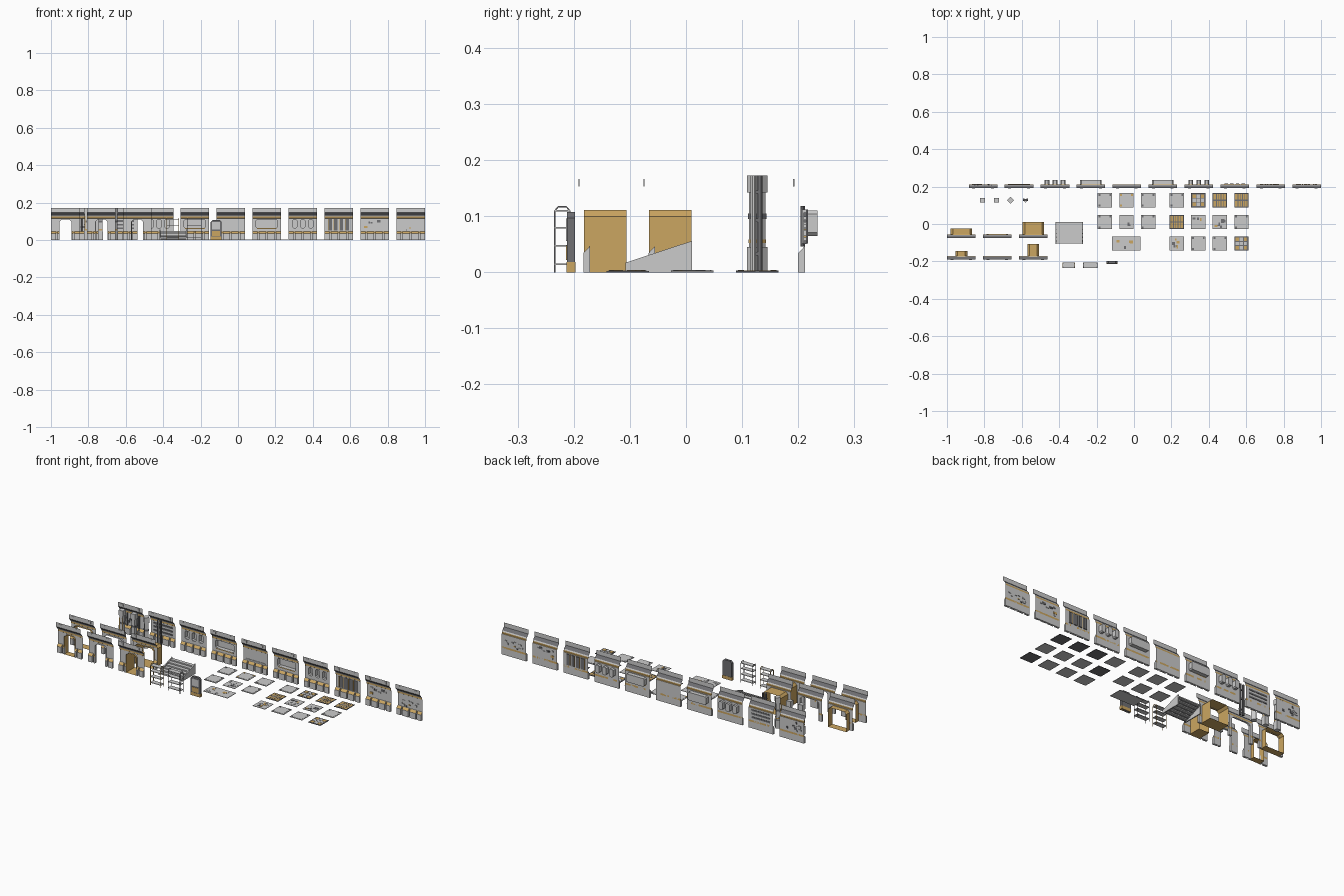
import bpy, bmesh, math, random
from mathutils import Vector

if "Cube" in bpy.data.objects:
    bpy.data.objects.remove(bpy.data.objects["Cube"])

random.seed(4)
G, O, D = 0, 1, 2
grey = None
orange = bpy.data.materials.new("orange_trim")
orange.diffuse_color = (0.60, 0.38, 0.12, 1)
orange.use_nodes = True
orange.node_tree.nodes["Principled BSDF"].inputs["Base Color"].default_value = orange.diffuse_color
dark = bpy.data.materials.new("dark_metal")
dark.diffuse_color = (0.16, 0.16, 0.17, 1)
dark.use_nodes = True
dark.node_tree.nodes["Principled BSDF"].inputs["Base Color"].default_value = dark.diffuse_color


class Part:
    """Collects coloured faces into one object."""
    def __init__(self, name):
        self.name, self.bm = name, bmesh.new()

    def face(self, pts, m=G):
        f = self.bm.faces.new([self.bm.verts.new(p) for p in pts])
        f.material_index = m

    def prism(self, pts, shift, m=G, caps=True, closed=True):
        s = Vector(shift)
        a = [Vector(p) for p in pts]
        n = len(a)
        for i in range(n if closed else n - 1):
            j = (i + 1) % n
            self.face([a[i], a[j], a[j] + s, a[i] + s], m)
        if caps:
            self.face(a[::-1], m)
            self.face([p + s for p in a], m)

    def box(self, x0, x1, y0, y1, z0, z1, m=G):
        self.prism([(x0, y0, z0), (x1, y0, z0), (x1, y1, z0), (x0, y1, z0)], (0, 0, z1 - z0), m)

    def rod(self, x, y, r, z0, z1, m=G, n=8, turn=0.5):
        self.prism([(x + r * math.cos((i + turn) * math.tau / n), y + r * math.sin((i + turn) * math.tau / n), z0)
                    for i in range(n)], (0, 0, z1 - z0), m)

    def done(self):
        bmesh.ops.remove_doubles(self.bm, verts=self.bm.verts, dist=1e-5)
        bmesh.ops.recalc_face_normals(self.bm, faces=self.bm.faces)
        me = bpy.data.meshes.new(self.name)
        self.bm.to_mesh(me)
        for m in (grey, orange, dark):
            me.materials.append(m)
        bpy.context.collection.objects.link(bpy.data.objects.new(self.name, me))


H = 0.0765
# wall profile: depth offset, height, colour of the strip above
PROFILE = [(0, 0, G), (0, .036, O), (0, .046, G), (0, .065, G), (0, .11, G), (0, .116, O), (-.003, .118, O),
           (-.003, .126, G), (-.006, .132, D), (-.019, .147, G), (-.019, .172, G)]


def wall(name, cx, s, door=0, holes=()):
    """Sheet wall with feet; door is the half width, holes are window x ranges."""
    p = Part(name)
    gaps = [(-door, door)] if door else list(holes)
    xs = sorted({-H, H, *[v for g in gaps for v in g]})
    for (d0, z0, m), (d1, z1, _) in zip(PROFILE, PROFILE[1:]):
        for a, b in zip(xs, xs[1:]):
            mid = (a + b) / 2
            if any(g[0] < mid < g[1] for g in gaps) and z1 < .111 and (door or z0 > .06):
                continue
            p.face([(cx + a, s + d0, z0), (cx + b, s + d0, z0), (cx + b, s + d1, z1), (cx + a, s + d1, z1)], m)
    # feet with an orange bevel
    for a, b in ((-H, -.05), (-.042, -.004), (.004, .042), (.05, H)):
        if door:
            if b <= 0: b = min(b, -door)
            else: a = max(a, door)
            if b - a < .004: continue
        p.prism([(cx + a, s, 0), (cx + a, s - .012, 0), (cx + a, s - .012, .034), (cx + a, s, .047)], (b - a, 0, 0))
        p.face([(cx + a, s - .0115, .035), (cx + b, s - .0115, .035), (cx + b, s - .002, .0455), (cx + a, s - .002, .0455)], O)
    # cut corners of the doorway, bolts along the cap
    if door:
        for q in (-1, 1):
            p.face([(cx + q * door, s, .098), (cx + q * door, s, .11), (cx + q * (door - .012), s, .11)])
    for q in (-.05, .05):
        p.box(cx + q - .008, cx + q + .008, s - .021, s - .019, .153, .166)
    return p


def tunnel(name, cx, w, y0, y1, m=O, floor=True):
    p = Part(name)
    c, h = .012, .111
    p.prism([(cx - w, y0, 0), (cx - w, y0, h - c), (cx - w + c, y0, h), (cx + w - c, y0, h), (cx + w, y0, h - c), (cx + w, y0, 0)],
            (0, y1 - y0, 0), m, caps=False, closed=floor)
    p.done()


# Doorway walls: back row wide, front row narrow
for row, s, w in (("wide", -.055, .0575), ("narrow", -.171, .032)):
    for i, depth in enumerate((.030 if w > .05 else .026, 0, .065)):
        cx = -.923 + i * .1922
        wall(f"{row}_door_wall_{i}", cx, s, door=w).done()
        tunnel(f"{row}_door_tunnel_{i}", cx, w, s - .011, s + max(depth, .001), O if depth else G, depth > 0)

# Long row of solid walls
S = .212
for k in range(10):
    cx = -.807 + k * .1922
    holes = {2: [(q - .013, q + .013) for q in (-.043, 0, .043)], 3: [(-.057, .057)], 5: [(-.057, .057)],
             6: [(q - .012, q + .012) for q in (-.043, 0, .043)]}.get(k, [])
    p = wall(f"solid_wall_{k}", cx, S, holes=holes)
    for a, b in holes:  # recessed window or port with octagonal outline
        c = .006
        x0, x1, z0, z1 = cx + a, cx + b, .065, .11
        ring = [(x0 + c, S, z0), (x1 - c, S, z0), (x1, S, z0 + c), (x1, S, z1 - c),
                (x1 - c, S, z1), (x0 + c, S, z1), (x0, S, z1 - c), (x0, S, z0 + c)]
        p.prism(ring, (0, .022, 0), G, caps=False)
        p.face([Vector(v) + Vector((0, .022, 0)) for v in ring])
        for x, z, sx, sz in ((x0, z0, 1, 1), (x1, z0, -1, 1), (x0, z1, 1, -1), (x1, z1, -1, -1)):
            p.face([(x, S, z), (x + sx * c, S, z), (x, S, z + sz * c)])
        if k in (3, 5):
            p.box(x0 + .004, x1 - .004, S - .002, S, .0605, .064, O)
    if k == 0:  # vertical pipes
        for q in (-.045, -.028, .03, .045):
            p.rod(cx + q, S - .004, .004, .046, .118, D)
    if k == 1:  # horizontal slats
        for z in (.058, .078, .098):
            p.box(cx - .058, cx + .058, S - .004, S + .002, z, z + .009, D)
    if k == 4:
        p.box(cx - .06, cx + .06, S - .003, S, .054, .057)
    if k == 7:  # tall vents
        for q in (-.045, -.015, .015, .045):
            p.box(cx + q - .009, cx + q + .009, S - .002, S + .005, .051, .112, D)
            p.box(cx + q - .012, cx + q - .009, S - .005, S + .003, .051, .112, O)
            p.box(cx + q + .009, cx + q + .012, S - .005, S + .003, .051, .112)
    if k in (0, 8, 9):  # service plates
        for _ in range(9):
            a, z = random.uniform(-.06, .045), random.uniform(.05, .10)
            p.box(cx + a, cx + a + random.uniform(.006, .02), S - .003, S + .003, z, z + random.uniform(.005, .014),
                  random.choice((G, G, D, O)))
    p.done()

# Columns
CY = .127
for i, (cx, turn) in enumerate(((-.81, .5), (-.735, .5), (-.66, 0))):
    p = Part(f"column_{i}")
    p.rod(cx, CY, .0185, .142, .172, G, 4, turn)
    p.rod(cx, CY, .0145, .045, .142, G, 4, turn)
    p.rod(cx, CY, .0185, 0, .045, G, 4, turn)
    p.rod(cx, CY, .0165, .095, .105, D, 4, turn)
    p.rod(cx, CY, .0155, .052, .058, O, 4, turn)
    if i == 0:
        for q in (-.008, .008):
            p.box(cx + q - .002, cx + q + .002, CY - .012, CY + .012, .06, .13, O)
    p.done()
p = Part("pipe_cluster")
for q, r in ((-.009, .006), (.009, .006)):
    p.rod(-.58 + q, CY + .004, r, 0, .172, D)
p.rod(-.58, CY - .007, .005, 0, .172, G)
for z in (.03, .09, .14):
    p.box(-.594, -.566, CY - .003, CY + .006, z, z + .006, D)
p.done()

# Stairs between sloping side walls
p = Part("stairs")
X0, X1 = -.42, -.272
for x in (X0, X1 - .006):
    p.prism([(x, -.108, 0), (x, -.108, .017), (x, .011, .056), (x, .011, 0)], (.006, 0, 0))
for i in range(6):
    y = -.104 + i * .019
    p.box(X0 + .006, X1 - .006, y, y + .02, .006 + i * .0075, .012 + i * .0075)
    p.box(X0 + .006, X1 - .006, y + .004, y + .006, .001 + i * .0075, .006 + i * .0075, D)
p.done()

# Open shelf racks with looped wire ends
for n, (x0, x1) in enumerate(((-.382, -.316), (-.272, -.196))):
    p = Part(f"shelf_rack_{n}")
    ya, yb, t = -.235, -.206, .0022
    for x in (x0, x1 - t):
        out = [(ya, 0), (ya, .110), (ya + .007, .118), (yb - .007, .118), (yb, .110), (yb, 0)]
        inn = [(ya + t, 0), (ya + t, .109), (ya + .008, .118 - t), (yb - .008, .118 - t), (yb - t, .109), (yb - t, 0)]
        for i in range(5):
            p.prism([(x, *out[i]), (x, *out[i + 1]), (x, *inn[i + 1]), (x, *inn[i])], (t, 0, 0), O if n == 0 else D)
    for z in (.013, .046, .078, .108):
        p.box(x0, x1, ya + .001, yb - .001, z, z + .003)
    p.done()

# Dispenser cabinet
p = Part("cabinet")
x0, x1 = -.146, -.088
p.prism([(x0, -.212, 0), (x1, -.212, 0), (x1, -.212, .097), (x1 - .01, -.212, .107), (x0 + .01, -.212, .107), (x0, -.212, .097)],
        (0, .014, 0), D)
p.box(x0 + .008, x1 - .008, -.2135, -.212, .056, .096)
p.box(x0 + .008, x1 - .008, -.2135, -.212, .022, .048, O)
p.box(x0 - .001, x1 + .001, -.213, -.197, 0, .018, O)
p.done()


# Floor tiles
def tile(name, cx, cy, w, style):
    p = Part(name)
    h, b = .038, .005
    T, U = .0024, .0034
    p.box(cx - w, cx + w, cy - h, cy + h, 0, T, D if style in (2, 3) else G)
    if style in (0, 4):      # framed plate with corner details
        p.box(cx - w + b, cx + w - b, cy - h + b, cy + h - b, T, U)
        for a, c in ((-1, -1), (1, 1), (-1, 1)):
            x, y = cx + a * (w - .009), cy + c * (h - .009)
            p.box(x - .005, x + .005, y - .005, y + .005, U, U + .0006, O if style == 4 else D)
    elif style == 1:         # loose service plates
        for _ in range(9):
            x, y = cx + random.uniform(-w + .004, w - .022), cy + random.uniform(-h + .004, h - .022)
            p.box(x, x + random.uniform(.008, .018), y, y + random.uniform(.008, .018), T, random.uniform(.003, .004),
                  random.choice((G, G, O, D)))
    elif style == 2:         # grate over an orange bed
        p.box(cx - w + b, cx + w - b, cy - h + b, cy + h - b, T, T + .0004, O)
        for q in (-.018, -.006, .006, .018):
            p.box(cx + q - .002, cx + q + .002, cy - h, cy + h, T, U, D)
        p.box(cx - w, cx + w, cy - .003, cy + .003, T, U, D)
    else:                    # nine inset squares
        for i in (-1, 0, 1):
            for j in (-1, 0, 1):
                x, y = cx + i * .022, cy + j * .022
                p.box(x - .009, x + .009, y - .009, y + .009, T, U, O if i and j else G)
    p.done()


left = [[0, 4, 0], [0, 1, 0]]
right = [[0, 3, 2, 2], [2, 1, 1, 0], [1, 0, 0, 3]]
for r, y in enumerate((.127, .011, -.104)):
    for c, x in enumerate((-.156, -.04, .076)):
        if r < 2:
            tile(f"floor_tile_left_{r}_{c}", x, y, .038, left[r][c])
    for c, x in enumerate((.229, .344, .459, .574)):
        tile(f"floor_tile_right_{r}_{c}", x, y, .038, right[r][c])
tile("floor_tile_long", -.042, -.104, .076, 1)
